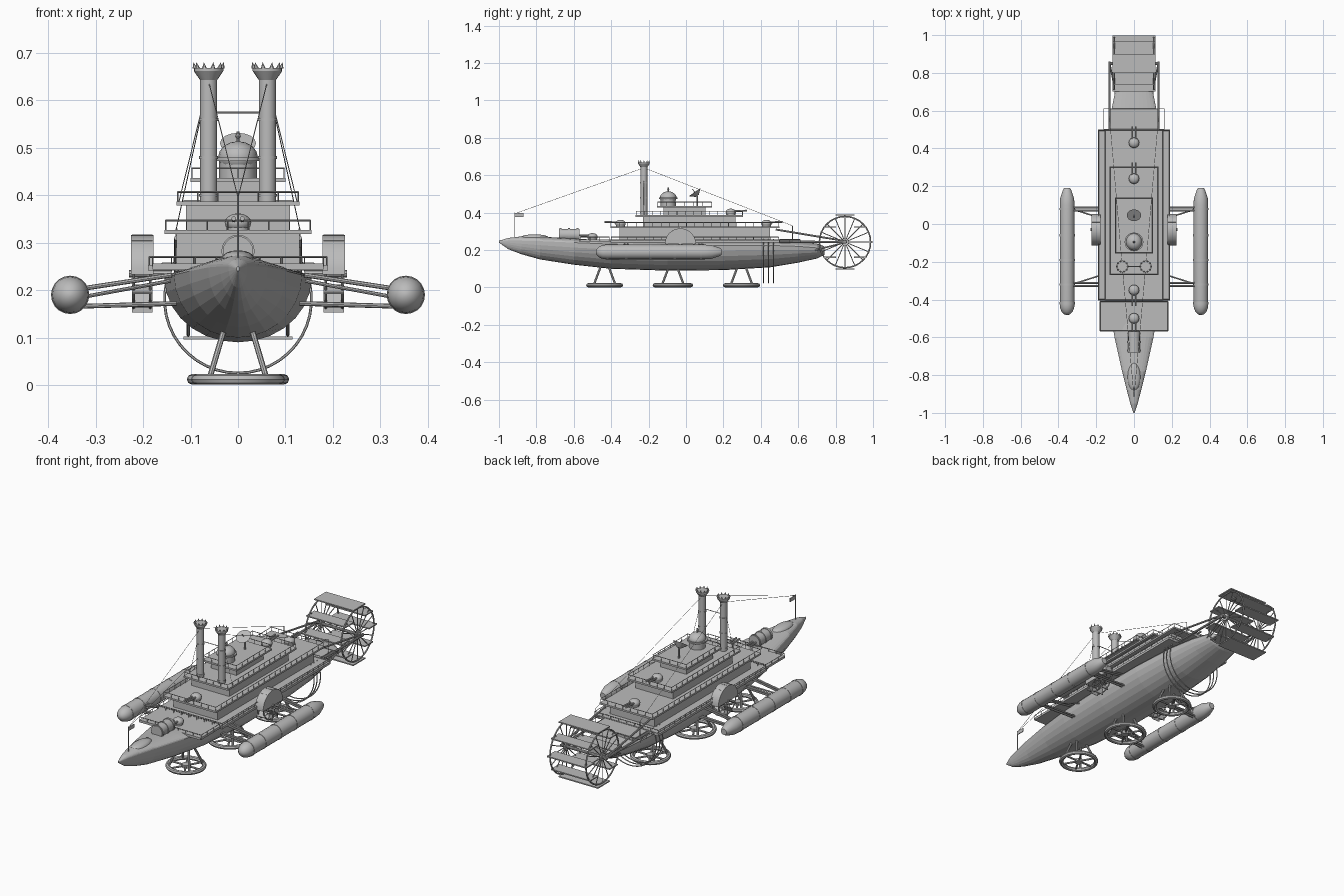
import bpy, bmesh, math
from mathutils import Vector, Matrix

cube = bpy.data.objects.get("Cube")
if cube:
    bpy.data.objects.remove(cube)

grey = bpy.data.materials.new("plain grey")
grey.use_nodes = True
grey.diffuse_color = (0.5, 0.5, 0.5, 1)
grey.node_tree.nodes["Principled BSDF"].inputs["Base Color"].default_value = (0.5, 0.5, 0.5, 1)


def finish(name, bm, smooth=False):
    bmesh.ops.recalc_face_normals(bm, faces=bm.faces)
    me = bpy.data.meshes.new(name)
    bm.to_mesh(me)
    bm.free()
    me.materials.append(grey)
    ob = bpy.data.objects.new(name, me)
    bpy.context.collection.objects.link(ob)
    if smooth:
        bpy.ops.object.select_all(action='DESELECT')
        ob.select_set(True)
        bpy.context.view_layer.objects.active = ob
        bpy.ops.object.shade_smooth_by_angle(angle=math.radians(35))
    return ob


def box(bm, x0, x1, y0, y1, z0, z1):
    size = Matrix.Diagonal((x1 - x0, y1 - y0, z1 - z0, 1))
    mid = Matrix.Translation(((x0 + x1) / 2, (y0 + y1) / 2, (z0 + z1) / 2))
    bmesh.ops.create_cube(bm, size=1, matrix=mid @ size)


def rod(bm, a, b, r, r2=None, n=8):
    a, b = Vector(a), Vector(b)
    d = b - a
    m = Matrix.Translation((a + b) / 2) @ d.to_track_quat('Z', 'Y').to_matrix().to_4x4()
    bmesh.ops.create_cone(bm, cap_ends=True, segments=n, radius1=r,
                          radius2=r if r2 is None else r2, depth=d.length, matrix=m)


def ball(bm, c, rx, ry, rz, n=16):
    m = Matrix.Translation(c) @ Matrix.Diagonal((rx, ry, rz, 1))
    bmesh.ops.create_uvsphere(bm, u_segments=n, v_segments=n // 2, radius=1, matrix=m)


def loft(bm, rings):
    """Skin a list of equal point rings and cap both ends."""
    rows = [[bm.verts.new(p) for p in ring] for ring in rings]
    n = len(rows[0])
    for a, b in zip(rows, rows[1:]):
        for i in range(n):
            j = (i + 1) % n
            bm.faces.new((a[i], a[j], b[j], b[i]))
    bm.faces.new(rows[0])
    bm.faces.new(rows[-1])


def ring(bm, c, R, r, axis, n=32):
    """Torus around the x, y or z axis."""
    u, v = {'x': ((0, 1, 0), (0, 0, 1)), 'y': ((1, 0, 0), (0, 0, 1)),
            'z': ((1, 0, 0), (0, 1, 0))}[axis]
    u, v, c = Vector(u), Vector(v), Vector(c)
    w = u.cross(v)
    rows = []
    for i in range(n):
        t = math.tau * i / n
        d = u * math.cos(t) + v * math.sin(t)
        rows.append([bm.verts.new(c + d * (R + r * math.cos(s)) + w * r * math.sin(s))
                     for s in (math.tau * k / 8 for k in range(8))])
    for i in range(n):
        a, b = rows[i], rows[(i + 1) % n]
        for k in range(8):
            bm.faces.new((a[k], a[(k + 1) % 8], b[(k + 1) % 8], b[k]))


def railing(bm, w, y0, y1, z, h=0.024):
    corners = [(-w, y0), (w, y0), (w, y1), (-w, y1)]
    for (ax, ay), (bx, by) in zip(corners, corners[1:] + corners[:1]):
        rod(bm, (ax, ay, z + h), (bx, by, z + h), 0.002, n=4)
        n = max(2, round(math.hypot(bx - ax, by - ay) / 0.045))
        for i in range(n):
            x, y = ax + (bx - ax) * i / n, ay + (by - ay) * i / n
            rod(bm, (x, y, z), (x, y, z + h), 0.0015, n=4)


# Hull: half width, crown, widest height and keel at each station
stations = [(-1, .003, .25, .245, .24), (-.95, .02, .265, .25, .205),
            (-.88, .038, .273, .25, .178), (-.78, .063, .272, .248, .15),
            (-.6, .103, .262, .24, .122), (-.4, .135, .25, .232, .1),
            (-.1, .155, .25, .225, .09), (.2, .155, .25, .225, .093),
            (.45, .14, .25, .225, .108), (.6, .12, .245, .22, .133),
            (.7, .1, .235, .212, .155), (.74, .06, .22, .2, .175)]
bm = bmesh.new()
rings = []
for y, w, top, mid, keel in stations:
    pts = []
    for i in range(28):
        t = math.tau * i / 28
        s = math.sin(t)
        pts.append((w * math.cos(t), y, mid + s * (top - mid if s > 0 else mid - keel)))
    rings.append(pts)
loft(bm, rings)
finish("hull", bm)

# Bow hatch, boiler drum, bow mast and flag
bm = bmesh.new()
ball(bm, (0, -.81, .268), .034, .075, .016)
finish("bow_hatch", bm, True)
bm = bmesh.new()
rod(bm, (0, -.68, .282), (0, -.57, .282), .032, n=20)
for y in (-.67, -.625, -.58):
    rod(bm, (0, y - .005, .282), (0, y + .005, .282), .035, n=20)
finish("bow_drum", bm, True)
bm = bmesh.new()
rod(bm, (0, -.915, .26), (0, -.915, .4), .002, n=6)
box(bm, -.002, .002, -.915, -.87, .378, .397)
finish("bow_flag", bm)

# Decks, cabins and railings
bm = bmesh.new()
box(bm, -.18, .18, -.57, .5, .244, .256)
box(bm, -.19, .19, -.405, .5, .241, .253)
box(bm, -.125, .125, .5, .61, .24, .254)
finish("main_deck", bm)
rails = bmesh.new()
railing(rails, .18, -.565, -.41, .25, .02)
railing(rails, .187, -.4, .495, .25, .02)
railing(rails, .16, .5, .61, .24, .016)
tiers = [("lower", .155, -.405, .5, .25, .32, .13, .05),
         ("middle", .13, -.27, .305, .32, .38, .11, .04),
         ("upper", .1, -.155, .14, .38, .43, .075, .035)]
for name, w, y0, y1, z0, z1, cw, inset in tiers:
    bm = bmesh.new()
    box(bm, -cw, cw, y0 + inset, y1 - inset, z0, z1)
    finish(name + "_cabin", bm)
    bm = bmesh.new()
    box(bm, -w, w, y0, y1, z1 - .002, z1 + .007)
    finish(name + "_roof", bm)
    railing(rails, w - .003, y0 + .003, y1 - .003, z1 + .005, .022)
finish("railings", rails)

# Deck guns
bm = bmesh.new()
for y, z, d in ((-.5, .256, -1), (-.35, .327, -1), (.43, .327, 1), (.24, .387, 1)):
    rod(bm, (0, y, z), (0, y, z + .012), .024, n=12)
    ball(bm, (0, y, z + .015), .028, .028, .02)
    for x in (-.009, .009):
        rod(bm, (x, y, z + .02), (x, y + d * .085, z + .024), .005)
finish("deck_guns", bm, True)

# Wheelhouse dome and dish
bm = bmesh.new()
rod(bm, (0, -.095, .43), (0, -.095, .475), .04, n=12)
rod(bm, (0, -.095, .472), (0, -.095, .48), .05, n=16)
ball(bm, (0, -.095, .48), .042, .045, .034)
rod(bm, (0, -.095, .51), (0, -.095, .535), .003)
ball(bm, (0, -.095, .525), .006, .006, .006, 8)
finish("wheelhouse", bm, True)
bm = bmesh.new()
rod(bm, (0, .06, .43), (0, .06, .49), .005)
rod(bm, (0, .06, .49), (0, .046, .51), .01, .038, n=16)
rod(bm, (0, .046, .51), (0, .034, .527), .002)
finish("dish", bm)

# Funnels, crowns, bracing and stay wires
wires = bmesh.new()
for s, side in ((1, "left"), (-1, "right")):
    x, y = s * .062, -.225
    bm = bmesh.new()
    rod(bm, (x, y, .38), (x, y, .65), .018, n=20)
    for z in (.4, .48, .56):
        rod(bm, (x, y, z - .003), (x, y, z + .003), .02, n=20)
    rod(bm, (x, y, .643), (x, y, .662), .018, .031, n=20)
    rod(bm, (x, y, .662), (x, y, .669), .031, n=20)
    for k in range(10):
        t = math.tau * k / 10
        c, d = x + .029 * math.cos(t), y + .029 * math.sin(t)
        rod(bm, (c, d, .668), (c + .003 * math.cos(t), d, .681), .005, 0, 6)
    finish(side + "_funnel", bm, True)
    rod(wires, (x, y, .64), (0, -.915, .395), .001, n=4)
    rod(wires, (x, y, .64), (s * .13, .57, .33), .001, n=4)
    rod(wires, (x, y, .64), (s * .125, y, .385), .001, n=4)
    rod(wires, (s * .13, .57, .33), (s * .13, .57, .25), .002, n=4)
rod(wires, (-.062, -.225, .575), (.062, -.225, .575), .002, n=6)
finish("stay_wires", wires)

for s, side in ((1, "left"), (-1, "right")):
    # Outrigger pod with bands
    bm = bmesh.new()
    prof = [(-.482, .004), (-.478, .016), (-.465, .029), (-.445, .037), (-.43, .039),
            (.1, .039), (.135, .037), (.18, .022), (.19, .016)]
    loft(bm, [[(s * .354 + r * math.cos(math.tau * i / 20), y, .19 + r * math.sin(math.tau * i / 20))
               for i in range(20)] for y, r in prof])
    for y in (-.42, -.32, -.19, -.06, .08):
        rod(bm, (s * .354, y - .006, .19), (s * .354, y + .006, .19), .0405, n=20)
    finish(side + "_pod", bm, True)
    # Pod struts
    bm = bmesh.new()
    for y in (-.32, .08):
        for dy in (-.008, .008):
            rod(bm, (s * .33, y + dy, .203), (s * .14, y + dy, .232), .005)
            rod(bm, (s * .33, y + dy, .166), (s * .13, y + dy, .172), .005)
        rod(bm, (s * .33, y, .185), (s * .14, y + (.06 if y < 0 else -.06), .22), .004)
    finish(side + "_pod_struts", bm)
    # Side paddle wheel under a half round cover
    bm = bmesh.new()
    arc = [math.pi * i / 20 for i in range(21)]
    loft(bm, [[(s * x, -.03 + .083 * math.cos(t), .233 + .083 * math.sin(t)) for t in arc]
              for x in (.178, .226)])
    finish(side + "_paddle_box", bm, True)
    bm = bmesh.new()
    rod(bm, (s * .14, -.03, .235), (s * .23, -.03, .235), .008)
    for x in (.185, .22):
        ring(bm, (s * x, -.03, .235), .072, .003, 'x', 24)
    for k in range(12):
        t = math.tau * k / 12
        c, d = math.cos(t), math.sin(t)
        for x in (.185, .22):
            rod(bm, (s * x, -.03, .235), (s * x, -.03 + .075 * c, .235 + .075 * d), .002, n=4)
        loft(bm, [[(s * x, -.03 + r * c + e * d, .235 + r * d - e * c) for x, e in
                   ((.18, .002), (.224, .002), (.224, -.002), (.18, -.002))] for r in (.05, .082)])
    finish(side + "_paddle_wheel", bm)

# Landing rings with spokes and splayed legs
for name, y, R in (("front", -.435, .088), ("middle", -.07, .097), ("rear", .297, .088)):
    bm = bmesh.new()
    ring(bm, (0, y, .012), R, .011, 'z')
    rod(bm, (0, y, .004), (0, y, .02), .02, n=12)
    for k in range(6):
        t = math.tau * k / 6
        rod(bm, (0, y, .012), (R * math.cos(t), y + R * math.sin(t), .012), .005)
    for sx in (-1, 1):
        for sy in (-1, 1):
            rod(bm, (sx * .06, y + sy * .058, .014), (sx * .03, y + sy * .02, .115), .006)
    finish(name + "_landing_ring", bm, True)

# Hoops slung below the stern
bm = bmesh.new()
for y in (.415, .44, .468):
    pts = [(.155 * math.cos(t), y, .18 + .155 * math.sin(t))
           for t in (math.pi * (.83 + 1.34 * i / 28) for i in range(29))]
    for a, b in zip(pts, pts[1:]):
        rod(bm, a, b, .003, n=6)
finish("stern_hoops", bm)

# Stern wheel: rims, spokes, level blades and carrying arms
cy, cz = .85, .243
bm = bmesh.new()
rod(bm, (-.135, cy, cz), (.135, cy, cz), .008, n=10)
for x in (-.105, .105):
    ring(bm, (x, cy, cz), .137, .004, 'x')
    rod(bm, (x - .006, cy, cz), (x + .006, cy, cz), .02, n=12)
    for k in range(16):
        t = math.tau * k / 16
        rod(bm, (x, cy, cz), (x, cy + .137 * math.cos(t), cz + .137 * math.sin(t)), .0025, n=5)
finish("stern_wheel", bm)
bm = bmesh.new()
for k in range(8):
    t = math.tau * k / 8
    r, half = (.144, .05) if k % 4 == 2 else (.115, .034)
    y, z = cy + r * math.cos(t), cz + r * math.sin(t)
    box(bm, -.115, .115, y - half, y + half, z - .003, z + .003)
finish("stern_blades", bm)
bm = bmesh.new()
for x in (-.13, .13):
    rod(bm, (x, .48, .31), (x, .86, .247), .005)
    rod(bm, (x, .5, .245), (x, .86, .243), .006)
    rod(bm, (x * .75, .69, .2), (x, .86, .243), .004)
finish("stern_arms", bm)
